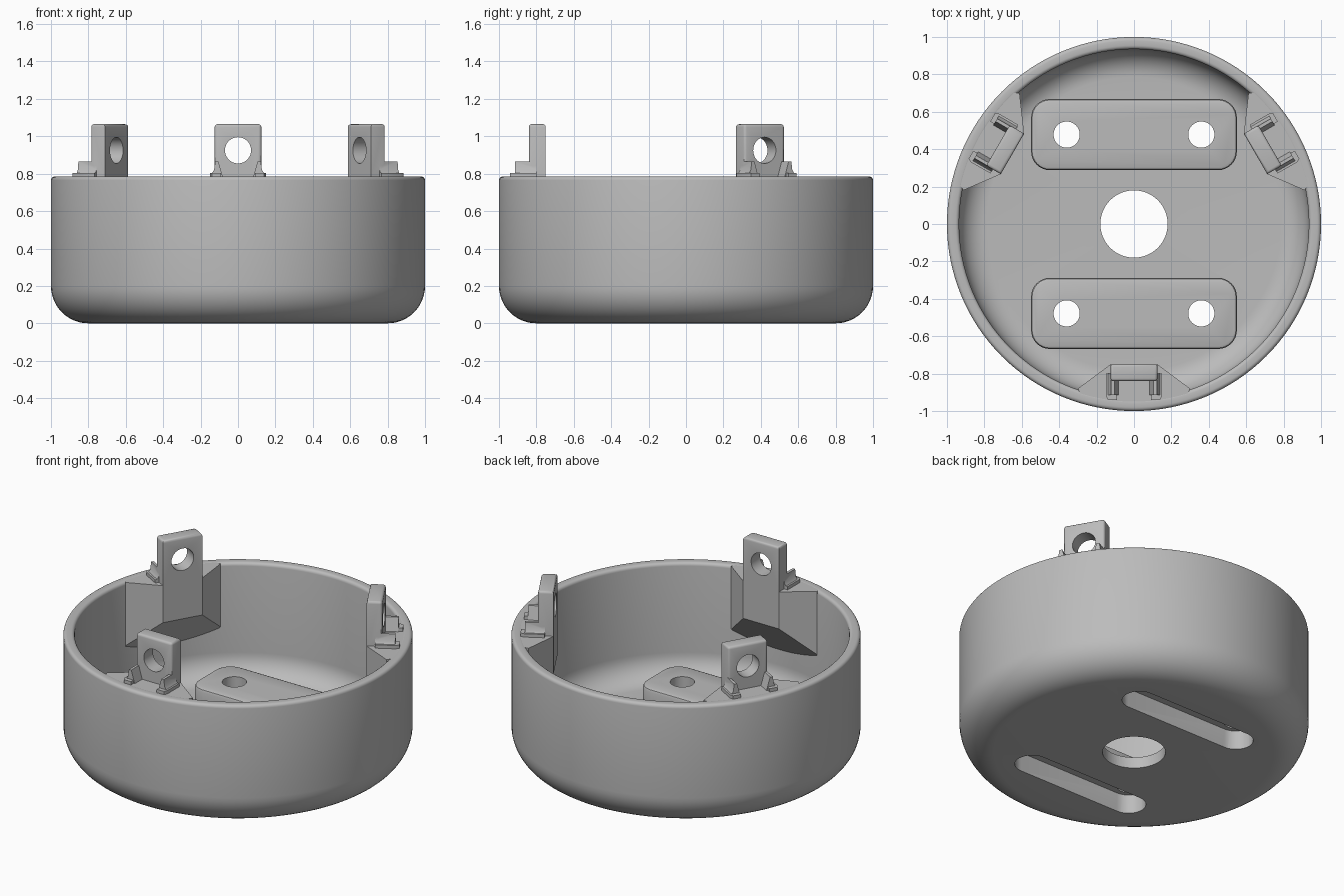
import bpy, bmesh
from math import pi, sin, cos, radians
from mathutils import Vector, Matrix

cube = bpy.data.objects.get("Cube")
if cube:
    bpy.data.objects.remove(cube, do_unlink=True)

grey = bpy.data.materials.new("plain_grey")
grey.use_nodes = True
colour = (0.5, 0.5, 0.5, 1)
grey.diffuse_color = colour
grey.node_tree.nodes["Principled BSDF"].inputs["Base Color"].default_value = colour

RIM = 0.785      # height of the cup
FLOOR = 0.07     # floor thickness
BOSS_TOP = 0.19


def finish(bm, name):
    bmesh.ops.recalc_face_normals(bm, faces=bm.faces)
    mesh = bpy.data.meshes.new(name)
    bm.to_mesh(mesh)
    bm.free()
    obj = bpy.data.objects.new(name, mesh)
    bpy.context.collection.objects.link(obj)
    mesh.materials.append(grey)
    return obj


def activate(obj):
    bpy.ops.object.select_all(action='DESELECT')
    obj.select_set(True)
    bpy.context.view_layer.objects.active = obj


def apply(obj, kind, **settings):
    mod = obj.modifiers.new(kind.lower(), kind)
    for key, value in settings.items():
        setattr(mod, key, value)
    activate(obj)
    bpy.ops.object.modifier_apply(modifier=mod.name)


def combine(obj, other, operation):
    other.hide_render = True
    apply(obj, 'BOOLEAN', operation=operation, solver='EXACT', object=other)
    bpy.data.objects.remove(other, do_unlink=True)


def smooth(obj):
    activate(obj)
    bpy.ops.object.shade_smooth_by_angle(angle=radians(32))


def arc(cx, cy, r, start, end, n):
    angles = [radians(start + (end - start) * i / n) for i in range(n + 1)]
    return [(cx + r * cos(a), cy + r * sin(a)) for a in angles]


def prism(name, outline, low, high, axis='Z'):
    """Extrude a 2D outline along z, or an (x, z) outline along y."""
    bm = bmesh.new()
    place = (lambda p, h: (p[0], p[1], h)) if axis == 'Z' else (lambda p, h: (p[0], h, p[1]))
    face = bm.faces.new([bm.verts.new(place(p, low)) for p in outline])
    grown = bmesh.ops.extrude_face_region(bm, geom=[face])
    shift = Vector(place((0, 0), high - low))
    bmesh.ops.translate(bm, vec=shift, verts=[v for v in grown["geom"] if isinstance(v, bmesh.types.BMVert)])
    return finish(bm, name)


def rounded_box(w, d, r, cx=0, cy=0):
    pts = []
    for sx, sy, a in ((1, 1, 0), (-1, 1, 90), (-1, -1, 180), (1, -1, 270)):
        pts += arc(cx + sx * (w - r), cy + sy * (d - r), r, a, a + 90, 8)
    return pts


def circle(cx, cy, r, n=40):
    return arc(cx, cy, r, 0, 360, n)[:-1]


# Cup body, lathed from a closed wall profile
profile = [(0, 0)] + arc(0.8, 0.2, 0.2, -90, 0, 12)
profile += arc(0.98, RIM - 0.02, 0.02, 0, 90, 4)
profile += arc(0.955, RIM - 0.02, 0.02, 90, 180, 4)
profile += arc(0.785, FLOOR + 0.15, 0.15, 0, -90, 10) + [(0, FLOOR)]
bm = bmesh.new()
verts = [bm.verts.new((x, 0, z)) for x, z in profile]
edges = [bm.edges.new(pair) for pair in zip(verts, verts[1:])]
bmesh.ops.spin(bm, geom=verts + edges, cent=(0, 0, 0), axis=(0, 0, 1),
               angle=2 * pi, steps=128, use_merge=True)
bmesh.ops.remove_doubles(bm, verts=bm.verts, dist=0.0003)
cup = finish(bm, "cup_body")

# Two raised floor pads, slotted underneath and drilled for screws
for side in (-1, 1):
    y = side * 0.478
    pad = prism("floor_pad", rounded_box(0.55, 0.19, 0.1, 0, y), 0.03, BOSS_TOP)
    bm = bmesh.new()
    bm.from_mesh(pad.data)
    top = [e for e in bm.edges if all(v.co.z > BOSS_TOP - 0.001 for v in e.verts)]
    bmesh.ops.bevel(bm, geom=top, offset=0.018, segments=2, affect='EDGES', profile=0.5)
    bm.to_mesh(pad.data)
    bm.free()
    combine(cup, pad, 'UNION')
    combine(cup, prism("slot_cutter", rounded_box(0.46, 0.1, 0.0999, 0, y), -0.1, 0.12), 'DIFFERENCE')
    for x in (-0.36, 0.36):
        combine(cup, prism("screw_cutter", circle(x, y, 0.07), -0.1, 0.4), 'DIFFERENCE')
combine(cup, prism("centre_cutter", circle(0, 0, 0.18, 64), -0.1, 0.4), 'DIFFERENCE')
smooth(cup)


def make_tab():
    # Wedge on the inner wall with a sloping underside
    half = [(0.125, -0.75), (0.30, -0.88), (0.28, -0.92), (0.12, -0.96)]
    outline = half + [(-x, y) for x, y in reversed(half)]
    wedge = prism("wall_tab", outline, 0.15, RIM - 0.001)
    bm = bmesh.new()
    bm.from_mesh(wedge.data)
    cut = bmesh.ops.bisect_plane(bm, geom=bm.verts[:] + bm.edges[:] + bm.faces[:],
                                 plane_co=(0, -0.75, 0.55), plane_no=(0, -1.27, 1), clear_inner=True)
    bmesh.ops.holes_fill(bm, edges=[e for e in bm.edges if e.is_boundary])
    bmesh.ops.recalc_face_normals(bm, faces=bm.faces)
    bm.to_mesh(wedge.data)
    bm.free()

    # Upright plate with softened edges
    bm = bmesh.new()
    bmesh.ops.create_cube(bm, size=1, matrix=Matrix.Translation((0, -0.795, 0.8825))
                          @ Matrix.Diagonal((0.25, 0.09, 0.365, 1)))
    soft = [e for e in bm.edges if all(v.co.z > 1 for v in e.verts)
            or (abs(e.verts[0].co.z - e.verts[1].co.z) > 0.1 and e.verts[0].co.y < -0.8)]
    bmesh.ops.bevel(bm, geom=soft, offset=0.015, segments=3, affect='EDGES', profile=0.5)
    combine(wedge, finish(bm, "plate"), 'UNION')

    # Flared ribs and a low foot behind the plate
    for s in (-1, 1):
        rib = [(0.075, 0.76), (0.15, 0.76), (0.148, 0.79), (0.128, 0.82), (0.122, 0.865), (0.105, 0.865)]
        combine(wedge, prism("rib", [(s * x, z) for x, z in rib], -0.915, -0.8, 'Y'), 'UNION')
        foot = [(0.09, -0.94), (0.14, -0.94), (0.15, -0.92), (0.15, -0.8), (0.09, -0.8)]
        combine(wedge, prism("foot", [(s * x, y) for x, y in foot], 0.75, 0.805), 'UNION')

    # Cross hole
    combine(wedge, prism("hole_cutter", circle(0, 0.925, 0.07), -1.1, -0.6, 'Y'), 'DIFFERENCE')
    return wedge


# Three tabs around the rim
tab = make_tab()
smooth(tab)
tab.name = "front_tab"
for name, turn in (("left_tab", 120), ("right_tab", 240)):
    copy = bpy.data.objects.new(name, tab.data.copy())
    copy.data.transform(Matrix.Rotation(radians(turn), 4, 'Z'))
    bpy.context.collection.objects.link(copy)
